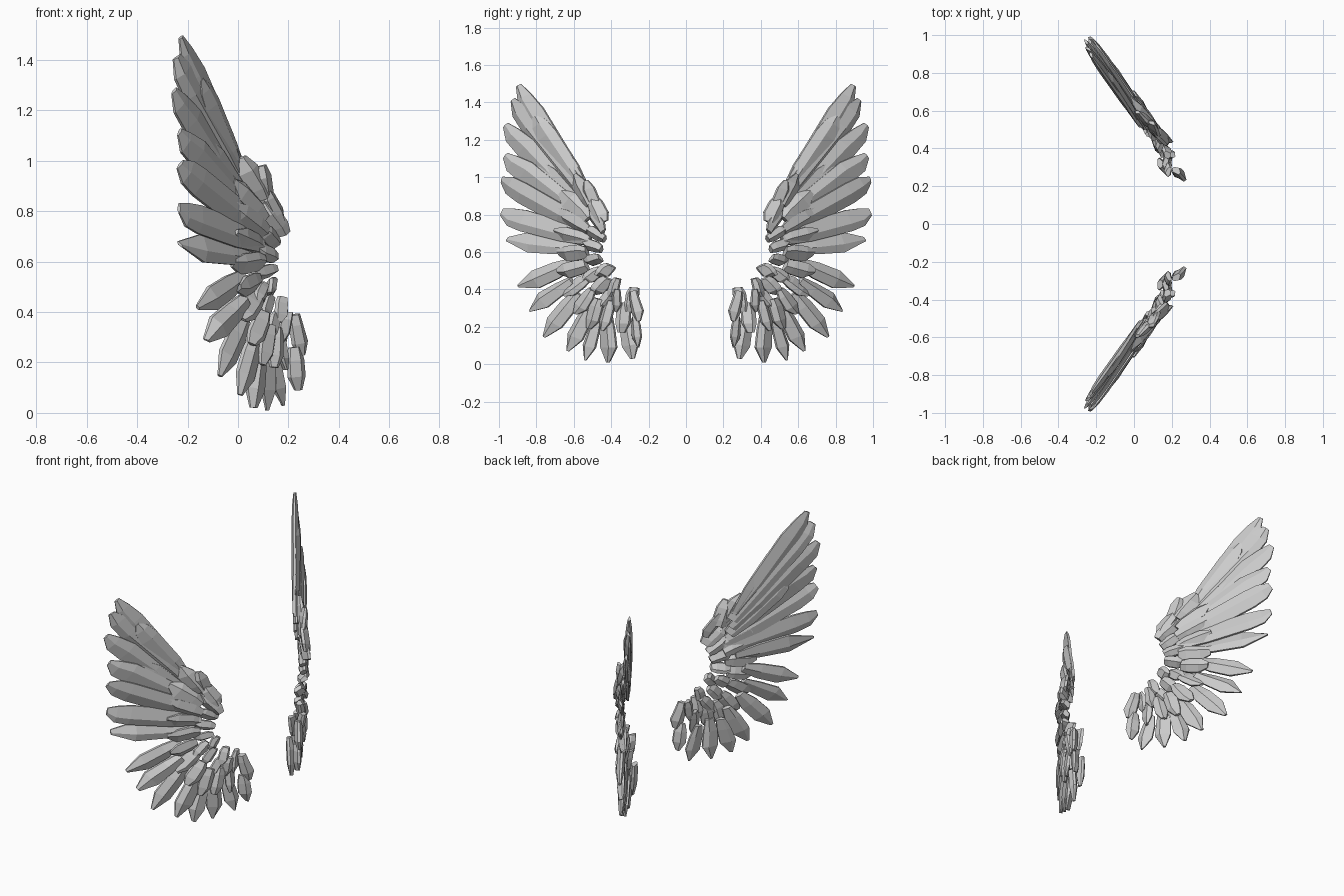
import bpy, bmesh, random
from mathutils import Vector

random.seed(4)
NORMAL = Vector((1, 0.68, 0)).normalized()


def on_wing(p, off):
    # point in the slanted wing plane, pushed along the wing normal
    return Vector((0.01 - 0.68 * (p.x - 0.6), p.x, p.y)) + NORMAL * off


def feather(bm, base, tip, width, off, thick, profile, tilt):
    # faceted shard: diamond-like sections with a wandering ridge
    b, t = Vector(base), Vector(tip)
    axis = t - b
    side = Vector((-axis.y, axis.x)).normalized()
    rings = []
    ridge = random.uniform(-0.35, 0.35)
    lean = random.uniform(-tilt, tilt)
    roll = random.uniform(-tilt, tilt) * 0.6
    for s, left, right, h in profile:
        c = b + axis * s
        w = width / 2
        o = off + lean * (s - 0.5)
        left *= random.uniform(0.88, 1.1)
        right *= random.uniform(0.88, 1.1)
        mid = c + side * w * (ridge * (left + right) / 2 + (left - right) / 2)
        lp, rp = c + side * w * left, c - side * w * right
        pts = [(lp, o + roll + thick * 0.15 * h), (mid, o + thick * 0.55 * h),
               (rp, o - roll + thick * 0.15 * h), (rp, o - roll - thick * 0.2 * h),
               (mid, o - thick * 0.5 * h), (lp, o + roll - thick * 0.2 * h)]
        rings.append([bm.verts.new(on_wing(p, q)) for p, q in pts])
    n = 6
    for a, c in zip(rings, rings[1:]):
        for i in range(n):
            bm.faces.new((a[i], a[(i + 1) % n], c[(i + 1) % n], c[i]))
    bm.faces.new(rings[0][::-1])
    bm.faces.new(rings[-1])


def feather_row(name, rows, thick, profile, tilt):
    bm = bmesh.new()
    for by, bz, ty, tz, w, off in rows:
        feather(bm, (by, bz), (ty, tz), w, off, thick, profile, tilt)
    bmesh.ops.recalc_face_normals(bm, faces=bm.faces)
    me = bpy.data.meshes.new(name)
    bm.to_mesh(me)
    bm.free()
    ob = bpy.data.objects.new(name, me)
    bpy.context.collection.objects.link(ob)
    # second wing on the other side
    m = ob.modifiers.new("mirror", 'MIRROR')
    m.use_axis = (False, True, False)
    m.use_mirror_merge = False


# (position, left half-width, right half-width, thickness)
LONG = [(0, .5, .55, .7), (.3, .9, .9, 1), (.75, 1, .95, 1),
        (.9, .85, .75, .8), (1, .5, .1, .4)]
BROAD = [(0, .5, .5, .8), (.3, .9, .9, 1), (.68, 1.05, 1, 1), (1, .25, .12, .4)]
SHARD = [(0, .55, .7, .8), (.25, .95, .9, 1), (.7, .95, 1, 1), (1, .5, .25, .5)]

# long upper flight feathers: base y, z, tip y, z, width, offset
feather_row("upper_flight_feathers", [
    (.54, .91, .92, 1.485, .10, -.025),
    (.53, .87, .95, 1.405, .11, -.022),
    (.53, .82, .98, 1.27, .115, -.015),
    (.52, .78, .97, 1.105, .125, .005),
    (.52, .73, .98, .975, .125, .02),
    (.50, .67, .98, .80, .125, .02),
    (.55, .92, .82, 1.32, .10, -.018),
    (.52, .78, .82, 1.07, .12, -.010)], .04, LONG, .012)

# broad lower flight feathers
feather_row("lower_flight_feathers", [
    (.56, .62, .955, .665, .115, .010),
    (.60, .54, .88, .415, .105, .02),
    (.60, .45, .82, .285, .095, .02),
    (.575, .38, .745, .145, .095, .012),
    (.51, .31, .62, .07, .085, .008),
    (.475, .25, .53, .02, .075, -.002),
    (.42, .26, .425, .01, .08, -.01),
    (.35, .25, .305, .03, .075, -.045),
    (.28, .26, .255, .09, .06, -.005)], .045, BROAD, .02)

# middle row of coverts
feather_row("middle_coverts", [
    (.50, .85, .60, 1.01, .09, .012),
    (.50, .78, .66, .92, .09, .02),
    (.50, .72, .68, .82, .085, .028),
    (.50, .66, .68, .71, .08, .028),
    (.51, .60, .67, .59, .085, .028),
    (.52, .53, .66, .49, .085, .03),
    (.52, .46, .63, .37, .08, .025),
    (.49, .40, .57, .27, .075, .028),
    (.455, .35, .50, .19, .07, .025),
    (.40, .34, .43, .18, .065, .015),
    (.34, .33, .34, .17, .06, -.01),
    (.285, .39, .245, .23, .06, .002)], .048, SHARD, .03)

# small shards along the inner edge
feather_row("inner_coverts", [
    (.415, .76, .49, .90, .075, .035),
    (.47, .83, .52, .98, .08, .025),
    (.41, .71, .50, .83, .07, .035),
    (.42, .67, .52, .73, .065, .03),
    (.435, .615, .54, .655, .065, .025),
    (.44, .57, .53, .545, .06, .02),
    (.405, .53, .455, .47, .06, .01),
    (.46, .51, .53, .44, .065, .012),
    (.42, .46, .485, .375, .065, .005),
    (.365, .46, .395, .36, .055, .012),
    (.38, .40, .455, .29, .06, .005),
    (.355, .40, .37, .28, .05, .015),
    (.30, .41, .315, .28, .05, -.03)], .048, SHARD, .03)
